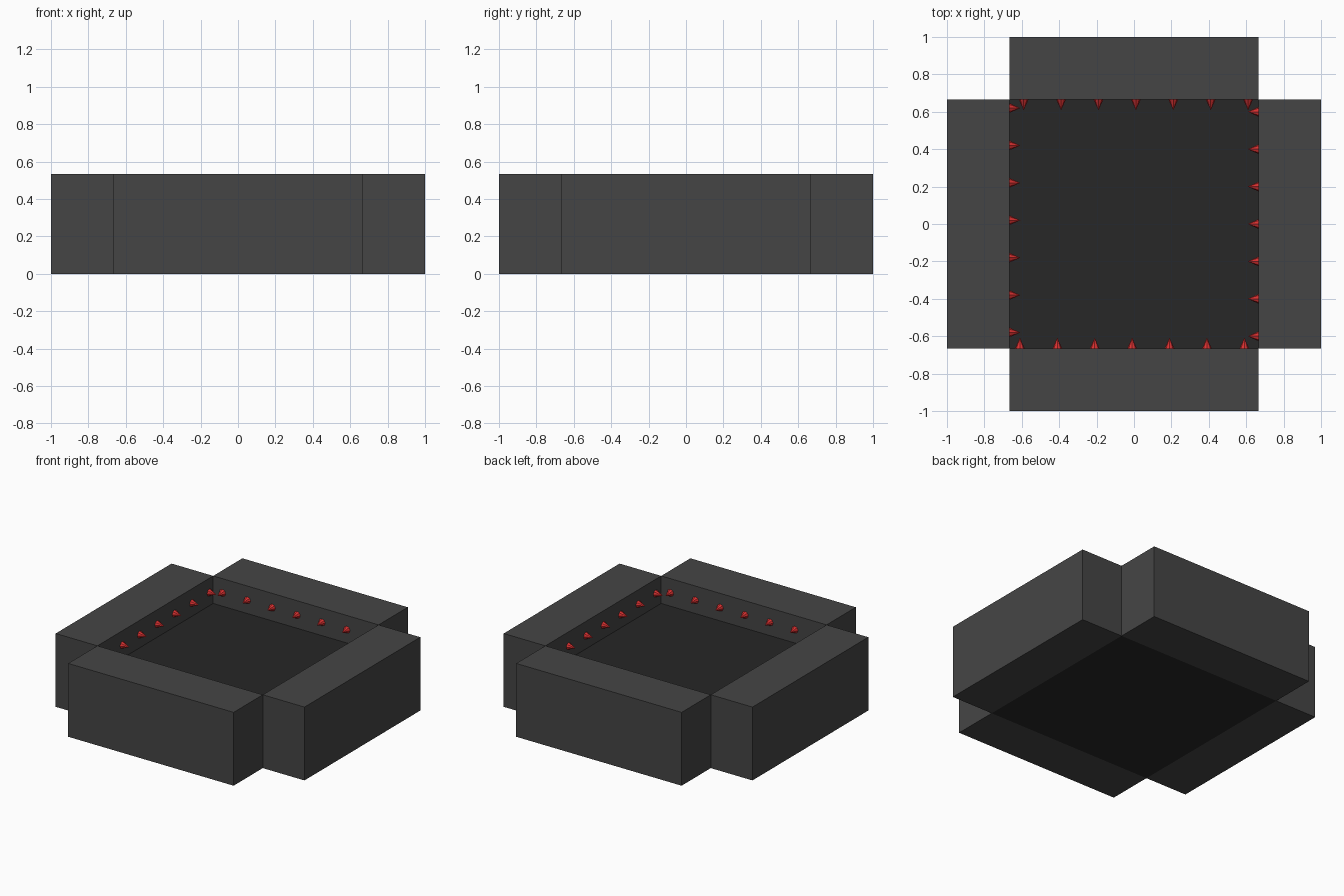
import bpy
from math import pi
from mathutils import Vector

if "Cube" in bpy.data.objects:
    bpy.data.objects.remove(bpy.data.objects["Cube"])

INNER, OUTER, TOP, FLOOR = 0.665, 1.0, 0.533, 0.333


def material(name, color):
    m = bpy.data.materials.new(name)
    m.diffuse_color = color
    m.use_nodes = True
    m.node_tree.nodes["Principled BSDF"].inputs["Base Color"].default_value = m.diffuse_color
    return m


wall_mat = material("dark_grey", (0.06, 0.06, 0.06, 1))
floor_mat = material("near_black", (0.02, 0.02, 0.02, 1))
red_mat = material("red", (0.7, 0.03, 0.03, 1))


def box(name, low, high, mat):
    low, high = Vector(low), Vector(high)
    bpy.ops.mesh.primitive_cube_add(size=1, location=(low + high) / 2)
    ob = bpy.context.object
    ob.name = name
    ob.scale = high - low
    ob.data.materials.append(mat)


def spike(name, location, direction):
    bpy.ops.mesh.primitive_cone_add(vertices=8, radius1=0.027, radius2=0, depth=0.06)
    ob = bpy.context.object
    ob.name = name
    d = Vector(direction)
    ob.rotation_euler = d.to_track_quat('Z', 'Y').to_euler()
    ob.location = Vector(location) + d * 0.027
    ob.data.materials.append(red_mat)


# Pit floor
box("pit_floor", (-INNER, -INNER, 0), (INNER, INNER, FLOOR), floor_mat)

# Four surrounding wall blocks
for name, s in (("left_wall", -1), ("right_wall", 1)):
    a, b = sorted((s * INNER, s * OUTER))
    box(name, (a, -INNER, 0), (b, INNER, TOP), wall_mat)
for name, s in (("front_wall", -1), ("back_wall", 1)):
    a, b = sorted((s * INNER, s * OUTER))
    box(name, (-INNER, a, 0), (INNER, b, TOP), wall_mat)

# Rows of spikes pointing into the pit
for i in range(7):
    t = (i - 3) * 0.2
    spike(f"back_spike_{i}", (t + 0.01, INNER, 0.43), (0, -1, 0))
    spike(f"front_spike_{i}", (t - 0.01, -INNER, 0.43), (0, 1, 0))
    spike(f"left_spike_{i}", (-INNER, t + 0.02, 0.43), (1, 0, 0))
    spike(f"right_spike_{i}", (INNER, t, 0.43), (-1, 0, 0))
